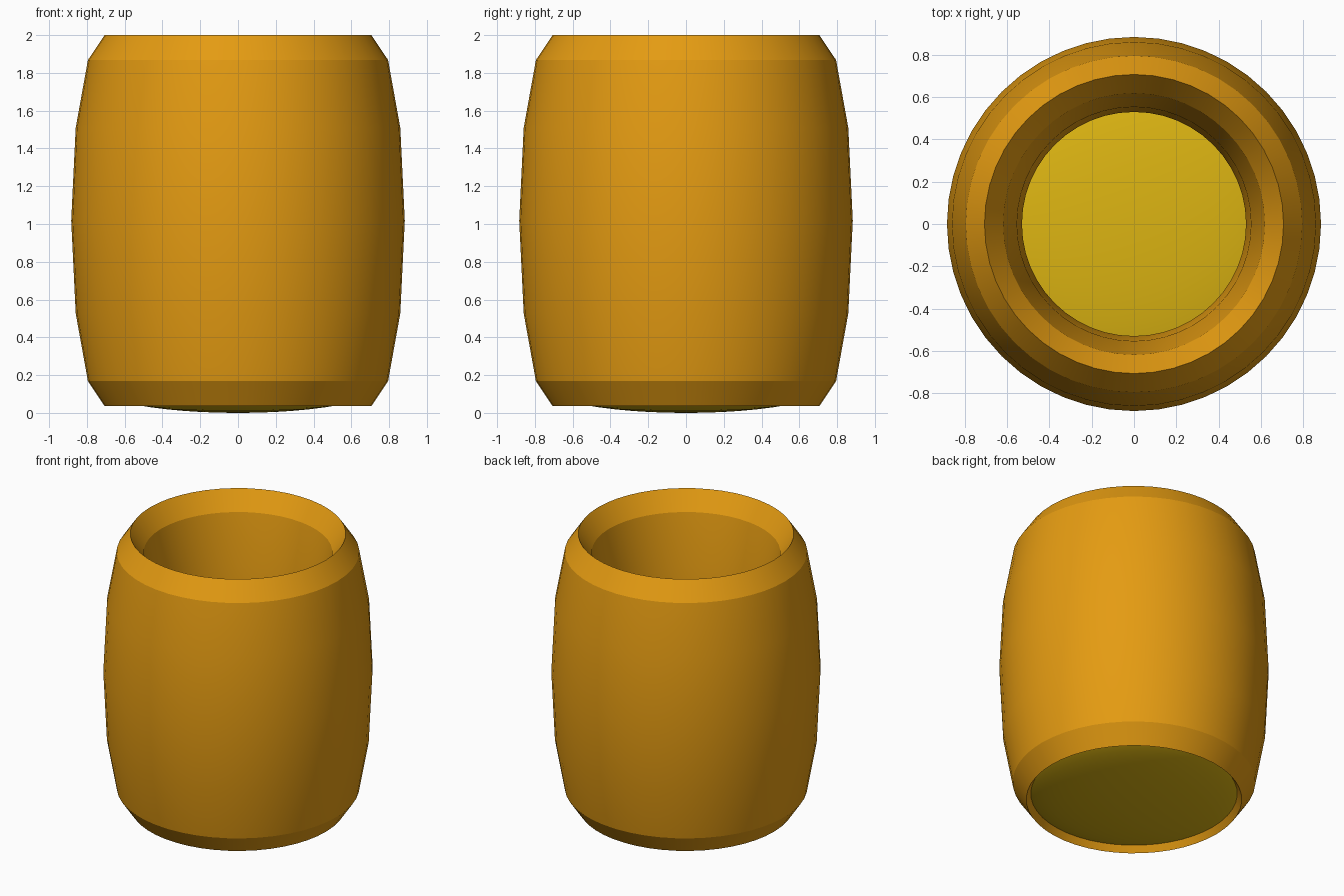
import bpy
import math

cube = bpy.data.objects.get("Cube")
if cube:
    bpy.data.objects.remove(cube, do_unlink=True)


def make_material(name, rgb):
    mat = bpy.data.materials.new(name)
    mat.use_nodes = True
    color = (*rgb, 1.0)
    mat.diffuse_color = color
    mat.node_tree.nodes["Principled BSDF"].inputs["Base Color"].default_value = color
    return mat


def finish(name, mat, scale_z, angle):
    obj = bpy.context.object
    obj.name = name
    obj.scale.z = scale_z
    bpy.ops.object.transform_apply(location=False, rotation=False, scale=True)
    obj.data.materials.append(mat)
    bpy.ops.object.shade_smooth_by_angle(angle=math.radians(angle))
    return obj


orange = make_material("warm orange", (0.78, 0.33, 0.006))
yellow = make_material("mustard yellow", (0.72, 0.46, 0.006))

# Barrel wall: a ring stretched tall, twelve-sided in section
RING, HALF_WIDTH, HALF_HEIGHT = 0.706, 0.177, 0.982
bpy.ops.mesh.primitive_torus_add(
    major_segments=48, minor_segments=12, major_radius=RING,
    minor_radius=HALF_WIDTH, location=(0, 0, 2 - HALF_HEIGHT))
finish("barrel_wall", orange, HALF_HEIGHT / HALF_WIDTH, 20)

# Floor: a flattened ball that closes the lower opening
FLOOR_RADIUS, FLOOR_HALF = 0.75, 0.14
bpy.ops.mesh.primitive_uv_sphere_add(
    segments=48, ring_count=24, radius=FLOOR_RADIUS, location=(0, 0, FLOOR_HALF))
finish("barrel_floor", yellow, FLOOR_HALF / FLOOR_RADIUS, 60)
